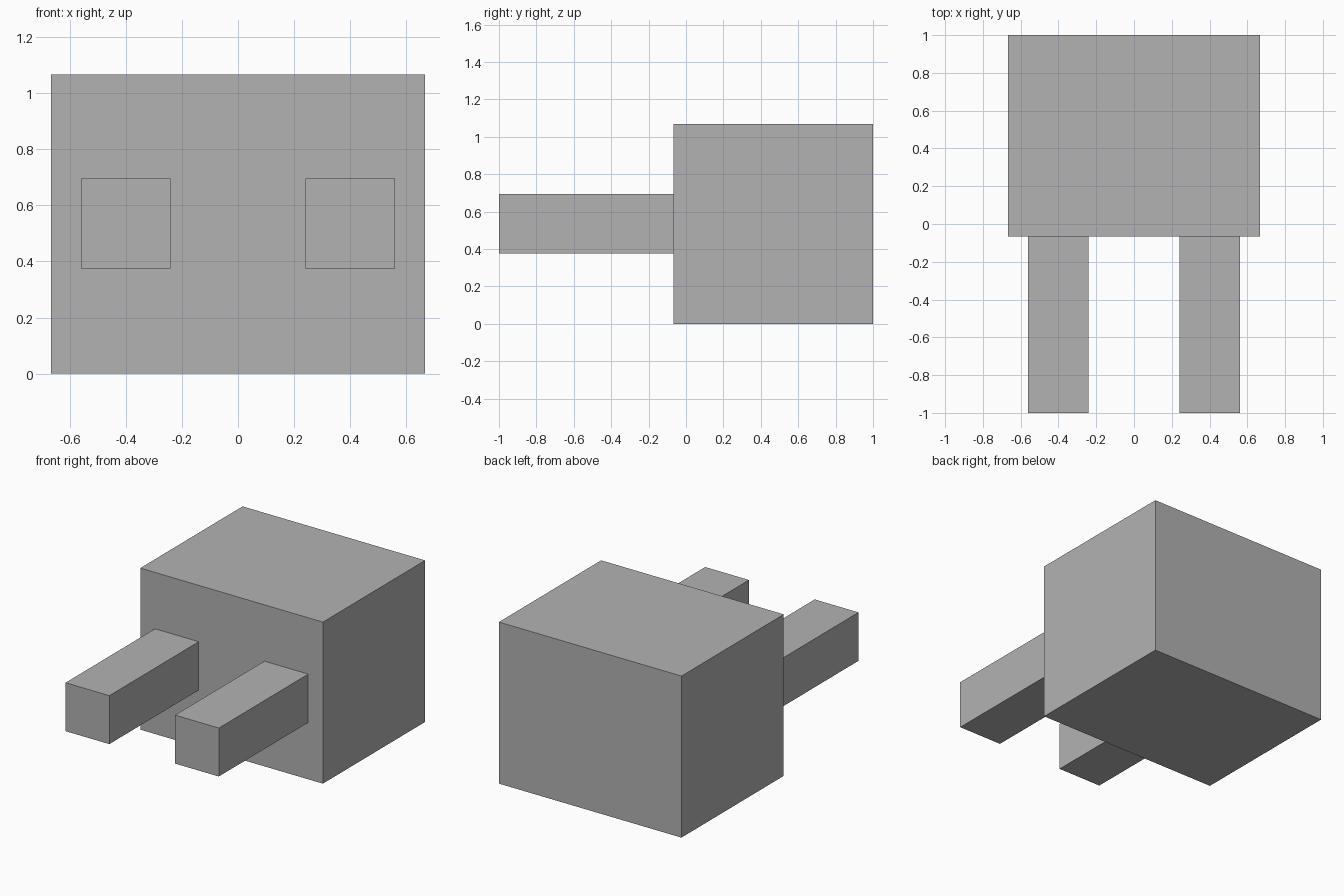
import bpy

default = bpy.data.objects.get("Cube")
if default:
    bpy.data.objects.remove(default, do_unlink=True)

# Plain grey used on every part
grey = bpy.data.materials.new("plain_grey")
grey.use_nodes = True
colour = (0.448, 0.448, 0.448, 1)
grey.diffuse_color = colour
grey.node_tree.nodes["Principled BSDF"].inputs["Base Color"].default_value = colour


def box(name, low, high):
    """Add a flat-sided box between two opposite corners."""
    centre = [(a + b) / 2 for a, b in zip(low, high)]
    size = [b - a for a, b in zip(low, high)]
    bpy.ops.mesh.primitive_cube_add(size=1, location=centre)
    part = bpy.context.object
    part.name = name
    part.scale = size
    bpy.ops.object.transform_apply(location=False, rotation=False, scale=True)
    part.data.materials.append(grey)
    return part


# Main block
FRONT = -0.067
box("body", (-0.667, FRONT, 0), (0.667, 1, 1.067))

# Square prongs reaching forward from the body
for name, x in (("left_prong", 0.4), ("right_prong", -0.4)):
    box(name, (x - 0.16, -1, 0.375), (x + 0.16, FRONT, 0.695))
